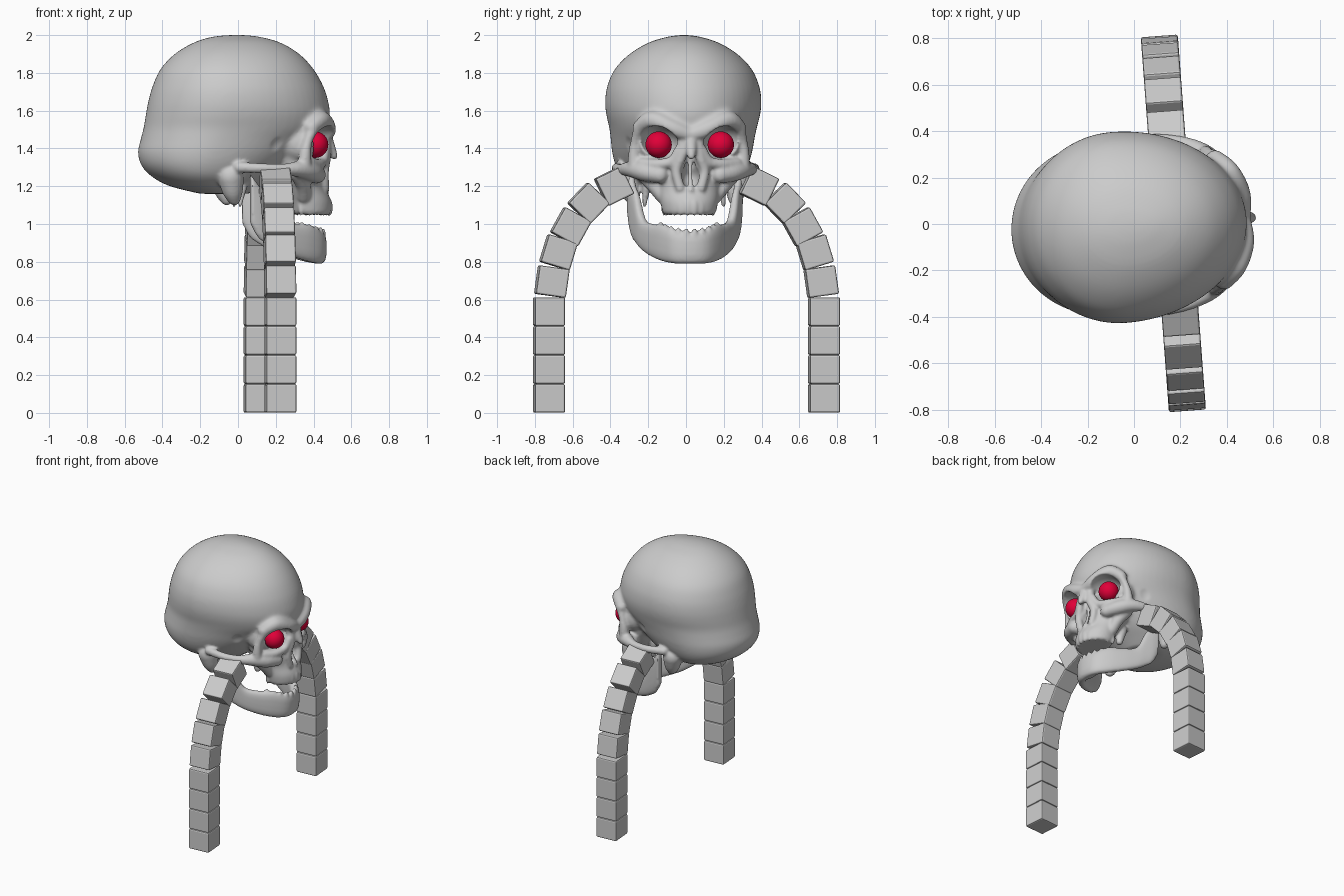
import bpy, bmesh, math
from mathutils import Matrix, Vector

if "Cube" in bpy.data.objects:
    bpy.data.objects.remove(bpy.data.objects["Cube"])

# whole model is turned slightly about z
TURN = Matrix.Translation((0, -0.01, 0)) @ Matrix.Rotation(math.radians(4.3), 4, 'Z')


def resample(rows, k):
    """Catmull-Rom interpolation of rows of numbers."""
    out = []
    for i in range(len(rows) - 1):
        a, b, c, d = (rows[max(0, min(len(rows) - 1, i + j))] for j in (-1, 0, 1, 2))
        for s in range(k):
            t = s / k
            out.append([0.5 * (2 * q + (r - p) * t + (2 * p - 5 * q + 4 * r - u) * t * t
                               + (3 * q - p - 3 * r + u) * t ** 3)
                        for p, q, r, u in zip(a, b, c, d)])
    return out + [list(rows[-1])]


def loft(bm, rings):
    vs = [[bm.verts.new(p) for p in r] for r in rings]
    n = len(vs[0])
    faces = [bm.faces.new((a[i], a[(i + 1) % n], b[(i + 1) % n], b[i]))
             for a, b in zip(vs, vs[1:]) for i in range(n)]
    faces += [bm.faces.new(vs[0]), bm.faces.new(vs[-1])]
    bmesh.ops.recalc_face_normals(bm, faces=faces)


def eggs(bm, rows, cx, k=5, n=64):
    """Stack of egg-shaped rings: z, back x, front x, half width."""
    rings = []
    for z, xb, xf, w in resample(rows, k):
        c0 = xb + (xf - xb) * cx
        ring = []
        for i in range(n):
            c, s = math.cos(2 * math.pi * i / n), math.sin(2 * math.pi * i / n)
            ring.append((c0 + c * ((xf - c0) if c > 0 else (c0 - xb)), w * s, z))
        rings.append(ring)
    loft(bm, rings)


def blob(bm, loc, size, tilt=0, mirror=True):
    for s in ((1, -1) if mirror else (1,)):
        m = (Matrix.Translation((loc[0], loc[1] * s, loc[2])) @ Matrix.Rotation(math.radians(tilt * s), 4, 'X')
             @ Matrix.Diagonal((*size, 1)))
        bmesh.ops.create_icosphere(bm, subdivisions=3, radius=1, matrix=m)


def chain(bm, pts, k=7, mirror=True):
    """Strut of overlapping balls: x, y, z, radius."""
    for x, y, z, r in resample(pts, k):
        blob(bm, (x, y, z), (r, r, r), 0, mirror)


def make(name, bm):
    me = bpy.data.meshes.new(name)
    bm.to_mesh(me)
    bm.free()
    ob = bpy.data.objects.new(name, me)
    bpy.context.collection.objects.link(ob)
    return ob


def remesh(ob, size, smooth):
    m = ob.modifiers.new('fuse', 'REMESH')
    m.mode, m.voxel_size = 'VOXEL', size
    m = ob.modifiers.new('soften', 'SMOOTH')
    m.factor, m.iterations = 0.5, smooth


def bake(ob):
    dg = bpy.context.evaluated_depsgraph_get()
    me = bpy.data.meshes.new_from_object(ob.evaluated_get(dg))
    ob.modifiers.clear()
    ob.data = me
    return ob


def finish(ob, smooth=True):
    ob.data.transform(TURN)
    for p in ob.data.polygons:
        p.use_smooth = smooth


# cranium and upper jaw mass
bm = bmesh.new()
eggs(bm, [(1.16, -.20, .06, .16), (1.20, -.36, .12, .25), (1.25, -.455, .20, .315),
          (1.31, -.512, .28, .35), (1.38, -.53, .36, .37), (1.45, -.515, .42, .38),
          (1.51, -.50, .472, .39), (1.58, -.488, .487, .407), (1.65, -.475, .478, .413),
          (1.73, -.452, .452, .402), (1.82, -.41, .40, .362), (1.90, -.335, .325, .285),
          (1.96, -.235, .225, .185), (1.99, -.14, .12, .09), (2.0, -.05, .04, .025)], .43)
eggs(bm, [(1.05, .28, .495, .14), (1.12, .26, .495, .155), (1.19, .22, .465, .17),
          (1.26, .18, .455, .205), (1.33, .16, .45, .235), (1.42, .16, .43, .23)], .4)
blob(bm, (.31, .21, 1.43), (.10, .075, .10))
chain(bm, [(.47, 0, 1.47, .035), (.465, .10, 1.505, .05), (.425, .20, 1.55, .05), (.37, .265, 1.51, .04)])
skull = make('skull', bm)
remesh(skull, .012, 6)
bake(skull)

# hollows: eye sockets, nose opening, temples
bm = bmesh.new()
blob(bm, (.44, .165, 1.432), (.14, .105, .088), 22)
blob(bm, (.47, 0, 1.25), (.12, .052, .068), 0, False)
blob(bm, (.455, 0, 1.31), (.09, .033, .05), 0, False)
blob(bm, (.23, .36, 1.37), (.11, .085, .12))
hollows = make('hollows', bm)
remesh(hollows, .012, 1)
bake(hollows)
hollows.hide_render = True
cut = skull.modifiers.new('cut', 'BOOLEAN')
cut.operation, cut.object, cut.solver = 'DIFFERENCE', hollows, 'EXACT'
bake(skull)
bpy.data.objects.remove(hollows)

# cheek arches, orbit rims, nose, ear bones and upper teeth
bm = bmesh.new()
bm.from_mesh(skull.data)
chain(bm, [(-.02, .345, 1.30, .03), (.10, .365, 1.295, .027), (.22, .345, 1.29, .03),
           (.31, .295, 1.29, .045), (.37, .235, 1.275, .05), (.41, .16, 1.26, .045)], 10)
chain(bm, [(.38, .265, 1.51, .032), (.35, .285, 1.44, .025), (.335, .29, 1.37, .032), (.33, .285, 1.29, .04)])
chain(bm, [(.36, .25, 1.32, .033), (.41, .18, 1.315, .03), (.44, .10, 1.33, .028), (.455, .06, 1.39, .028)], 9)
chain(bm, [(.455, 0, 1.48, .04), (.475, 0, 1.43, .035), (.495, 0, 1.385, .028), (.51, 0, 1.36, .02)], 7, False)
chain(bm, [(.455, .04, 1.44, .032), (.465, .048, 1.36, .026), (.452, .075, 1.28, .026), (.455, .055, 1.19, .026)], 9)
chain(bm, [(.43, 0, 1.34, .014), (.44, 0, 1.25, .012), (.47, 0, 1.18, .016)], 9, False)
chain(bm, [(.30, .24, 1.27, .045), (.33, .19, 1.21, .04), (.34, .14, 1.15, .04)])
chain(bm, [(-.06, .29, 1.25, .07), (-.05, .28, 1.18, .055), (-.04, .27, 1.13, .032)], 6)
chain(bm, [(.01, .20, 1.2, .025), (-.005, .21, 1.10, .012)], 9)
chain(bm, [(.20, .09, 1.22, .04), (.22, .09, 1.12, .025)], 6)
for i in range(12):
    a = math.radians(-88 + 16 * i)
    blob(bm, (.32 + .168 * math.cos(a), .13 * math.sin(a), 1.087), (.017, .017, .045), 0, False)
skull.data.clear_geometry()
bm.to_mesh(skull.data)
bm.free()
remesh(skull, .0095, 4)
bake(skull)
finish(skull)

# lower jaw: x, y, top z, bottom z, thickness
half = [(.435, 0, .955, .79, .07), (.42, .07, .965, .79, .07), (.365, .13, .995, .80, .065),
        (.28, .185, 1.0, .825, .06), (.19, .23, 1.03, .86, .055), (.13, .258, 1.16, .895, .05),
        (.085, .275, 1.21, .93, .05), (.045, .285, 1.27, 1.0, .05)]
path = resample([(x, -y, a, b, t) for x, y, a, b, t in half[:0:-1]] + half, 6)
rings = []
for i, (x, y, a, b, t) in enumerate(path):
    p, q = path[max(i - 1, 0)], path[min(i + 1, len(path) - 1)]
    n = Vector((q[1] - p[1], p[0] - q[0], 0)).normalized()
    ring = []
    for j in range(20):
        c, s = math.cos(j * math.pi / 10), math.sin(j * math.pi / 10)
        c, s = (math.copysign(abs(v) ** .7, v) for v in (c, s))
        ring.append(Vector((x, y, (a + b) / 2 + s * (a - b) / 2)) + n * c * t / 2)
    rings.append(ring)
bm = bmesh.new()
loft(bm, rings)
blob(bm, (.42, 0, .82), (.035, .09, .03), 0, False)
for i in range(10):
    a = math.radians(-72 + 16 * i)
    blob(bm, (.27 + .18 * math.cos(a), .155 * math.sin(a), .945 + .05 * (1 - math.cos(a))),
         (.017, .016, .035), 0, False)
jaw = make('jaw', bm)
remesh(jaw, .009, 4)
bake(jaw)
finish(jaw)

# red eyes
red = bpy.data.materials.new('red')
red.diffuse_color = (.75, .0, .04, 1)
red.use_nodes = True
red.node_tree.nodes["Principled BSDF"].inputs["Base Color"].default_value = red.diffuse_color
for side, s in (('left', 1), ('right', -1)):
    bm = bmesh.new()
    bmesh.ops.create_uvsphere(bm, u_segments=32, v_segments=16, radius=.07,
                              matrix=Matrix.Translation((.397, .165 * s, 1.42)))
    eye = make(side + '_eye', bm)
    eye.data.materials.append(red)
    finish(eye)

# curved legs of bevelled blocks: y, z, lean
blocks = [(.73, .077 + .153 * i, 0) for i in range(4)] + [
    (.715, .695, 8), (.68, .85, 17), (.615, .985, 29), (.52, 1.11, 44), (.385, 1.2, 64)]
for side, s in (('left', 1), ('right', -1)):
    bm = bmesh.new()
    for y, z, lean in blocks:
        m = (Matrix.Translation((.17, y * s, z)) @ Matrix.Rotation(math.radians(lean * s), 4, 'X')
             @ Matrix.Diagonal((.16, .16, .152, 1)))
        bmesh.ops.create_cube(bm, size=1, matrix=m)
    bmesh.ops.bevel(bm, geom=bm.edges[:], offset=.009, segments=2, affect='EDGES', profile=.5)
    finish(make(side + '_leg', bm), False)
